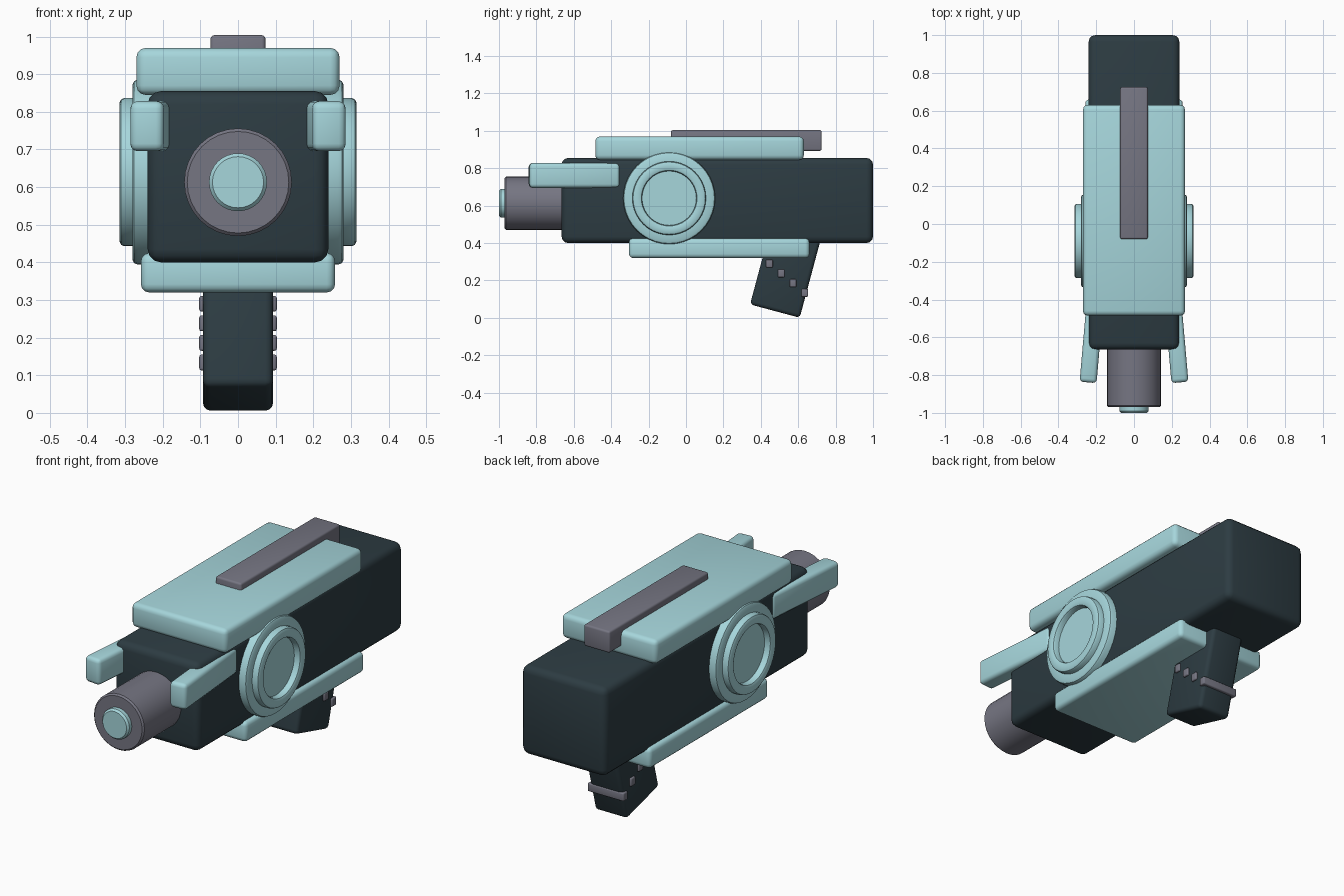
import bpy, bmesh, math
from mathutils import Matrix, Vector

cube = bpy.data.objects.get("Cube")
if cube:
    bpy.data.objects.remove(cube, do_unlink=True)


def material(name, rgb):
    m = bpy.data.materials.new(name)
    m.use_nodes = True
    m.diffuse_color = (*rgb, 1)
    m.node_tree.nodes["Principled BSDF"].inputs["Base Color"].default_value = (*rgb, 1)
    return m


DARK = material("dark slate", (0.026, 0.045, 0.055))
BLUE = material("pale blue", (0.38, 0.67, 0.71))
GREY = material("warm grey", (0.18, 0.18, 0.225))


def finish(name, bm, mat):
    bmesh.ops.recalc_face_normals(bm, faces=bm.faces)
    mesh = bpy.data.meshes.new(name)
    bm.to_mesh(mesh)
    bm.free()
    mesh.materials.append(mat)
    obj = bpy.data.objects.new(name, mesh)
    bpy.context.collection.objects.link(obj)
    bpy.ops.object.select_all(action='DESELECT')
    obj.select_set(True)
    bpy.context.view_layer.objects.active = obj
    bpy.ops.object.shade_smooth_by_angle(angle=math.radians(35))
    return obj


def box(name, mat, center, size, bevel, rot=(0, 0, 0)):
    """Rounded box."""
    bm = bmesh.new()
    bmesh.ops.create_cube(bm, size=1)
    bmesh.ops.scale(bm, vec=Vector(size), verts=bm.verts)
    bmesh.ops.bevel(bm, geom=bm.edges[:], offset=bevel, segments=3,
                    profile=0.5, affect='EDGES')
    obj = finish(name, bm, mat)
    obj.location = center
    obj.rotation_euler = [math.radians(a) for a in rot]
    return obj


def span(name, mat, half_x, y, z, bevel):
    """Rounded box centred on x, from y and z ranges."""
    return box(name, mat, (0, sum(y) / 2, sum(z) / 2),
               (2 * half_x, y[1] - y[0], z[1] - z[0]), bevel)


def lathe(name, mat, profile, center, axis, sides=32):
    """Turn (radius, distance) points around an axis through center."""
    bm = bmesh.new()
    verts = [bm.verts.new((r, 0, h)) for r, h in profile]
    edges = [bm.edges.new(pair) for pair in zip(verts, verts[1:])]
    bmesh.ops.spin(bm, geom=verts + edges, cent=(0, 0, 0), axis=(0, 0, 1),
                   angle=math.tau, steps=sides, use_duplicate=False)
    bmesh.ops.remove_doubles(bm, verts=bm.verts, dist=0.0001)
    turn = Vector((0, 0, 1)).rotation_difference(Vector(axis)).to_matrix().to_4x4()
    bmesh.ops.transform(bm, matrix=Matrix.Translation(center) @ turn, verts=bm.verts)
    return finish(name, bm, mat)


# Main housing and plates
span("body", DARK, 0.24, (-0.665, 1.0), (0.40, 0.855), 0.035)
span("top_plate", BLUE, 0.27, (-0.485, 0.63), (0.845, 0.97), 0.025)
span("bottom_plate", BLUE, 0.258, (-0.305, 0.66), (0.32, 0.425), 0.022)
span("sight_rail", GREY, 0.073, (-0.08, 0.725), (0.893, 1.004), 0.01)

# Barrel and glowing tip
lathe("barrel", GREY, [(0, 0.5), (0.143, 0.5), (0.143, 0.962), (0.135, 0.97), (0, 0.97)],
      (0, 0, 0.613), (0, -1, 0))
lathe("barrel_tip", BLUE, [(0, 0.9), (0.077, 0.9), (0.077, 0.99), (0.068, 1.0), (0, 1.0)],
      (0, 0, 0.613), (0, -1, 0))

# Side discs and flared front fins
disc = [(0, 0.2), (0.246, 0.2), (0.246, 0.266), (0.242, 0.276), (0.232, 0.281), (0.19, 0.281)]
ring = [(0.145, 0.27), (0.197, 0.27), (0.197, 0.303), (0.193, 0.311), (0.184, 0.315),
        (0.158, 0.315), (0.149, 0.311), (0.145, 0.303), (0.145, 0.27)]
hub = [(0, 0.2), (0.19, 0.2), (0.19, 0.281), (0, 0.281)]
for side, s in (("left", 1), ("right", -1)):
    for part, profile in (("disc", disc), ("disc_ring", ring), ("disc_hub", hub)):
        lathe(f"{side}_{part}", BLUE, profile, (0, -0.09, 0.64), (s, 0, 0), 40)
    box(f"{side}_fin", BLUE, (s * 0.222, -0.597, 0.762), (0.09, 0.485, 0.133), 0.02,
        (0, 0, s * 5))

# Raked grip with cross bars
box("grip", DARK, (0, 0.54, 0.278), (0.186, 0.275, 0.5), 0.02, (-15, 0, 0))
for i in range(4):
    box(f"grip_bar_{i + 1}", GREY, (0, 0.446 + 0.063 * i, 0.29 - 0.052 * i),
        (0.206, 0.036, 0.042), 0.006)
